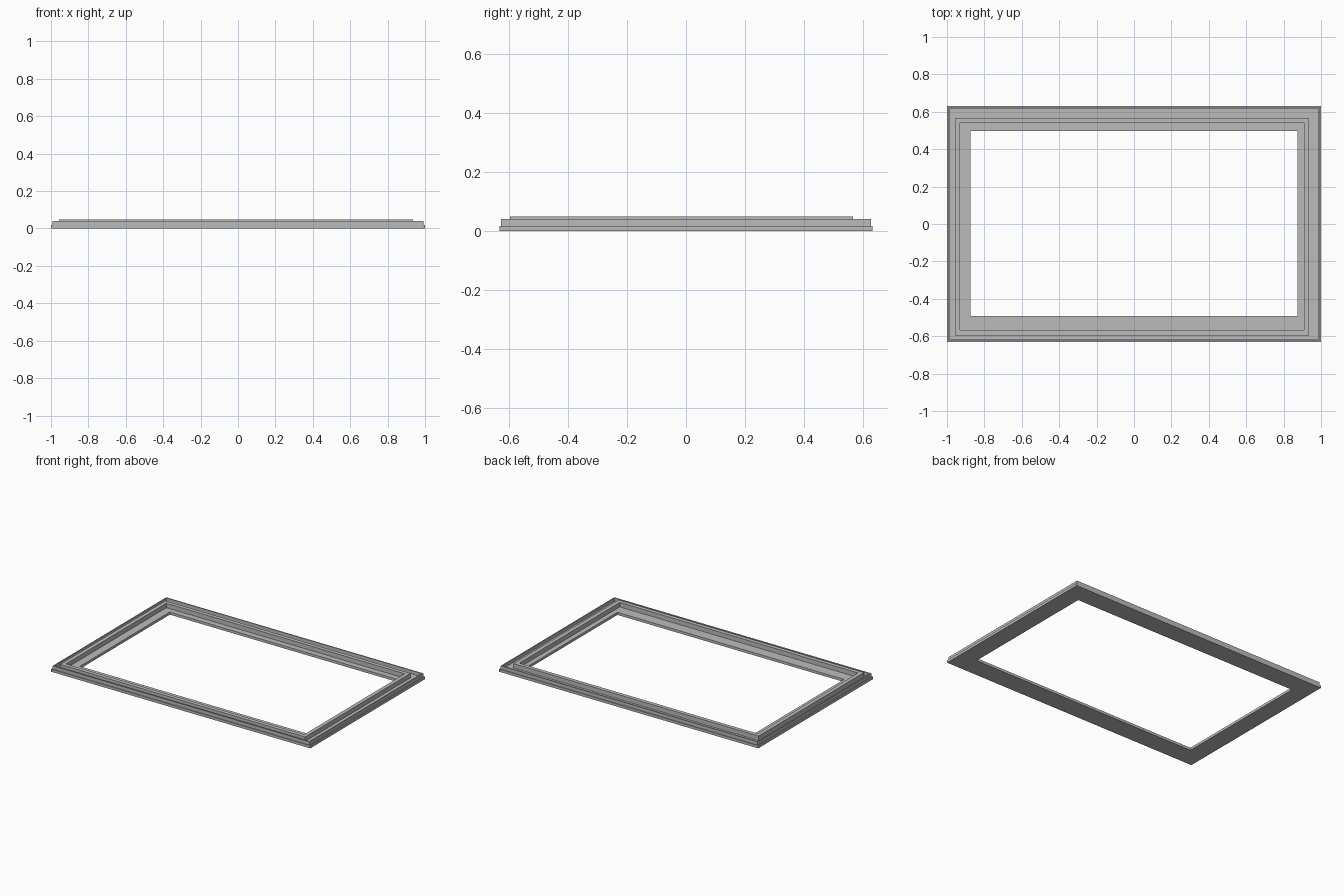
import bpy
import bmesh

cube = bpy.data.objects.get("Cube")
if cube:
    bpy.data.objects.remove(cube, do_unlink=True)

grey = bpy.data.materials.new("mid_grey")
grey.use_nodes = True
colour = (0.5, 0.5, 0.5, 1)
grey.diffuse_color = colour
grey.node_tree.nodes["Principled BSDF"].inputs["Base Color"].default_value = colour


def corners(rect):
    x0, x1, y0, y1 = rect
    return [(x0, y0), (x1, y0), (x1, y1), (x0, y1)]


def ring(name, outer, inner, z0, z1):
    """Rectangular ring with flat walls; rects are x0, x1, y0, y1."""
    bm = bmesh.new()
    # Four loops run around the square cross-section of the ring
    section = [(outer, z0), (outer, z1), (inner, z1), (inner, z0)]
    loops = [[bm.verts.new((x, y, z)) for x, y in corners(r)] for r, z in section]
    for k in range(4):
        a, b = loops[k], loops[(k + 1) % 4]
        for i in range(4):
            j = (i + 1) % 4
            bm.faces.new((a[i], a[j], b[j], b[i]))
    bmesh.ops.recalc_face_normals(bm, faces=bm.faces)
    mesh = bpy.data.meshes.new(name)
    bm.to_mesh(mesh)
    bm.free()
    mesh.materials.append(grey)
    obj = bpy.data.objects.new(name, mesh)
    bpy.context.collection.objects.link(obj)


# Flat base with the large opening
ring("base_plate", (-1, 1, -0.632, 0.632), (-0.875, 0.875, -0.493, 0.498), 0, 0.018)
# Thin lip just inside the edge of the base
ring("outer_rim", (-0.992, 0.992, -0.626, 0.626), (-0.984, 0.984, -0.618, 0.618), 0.018, 0.041)
# Taller, slightly offset ring around the opening
ring("inner_rim", (-0.957, 0.936, -0.596, 0.566), (-0.93, 0.909, -0.568, 0.539), 0.018, 0.049)
